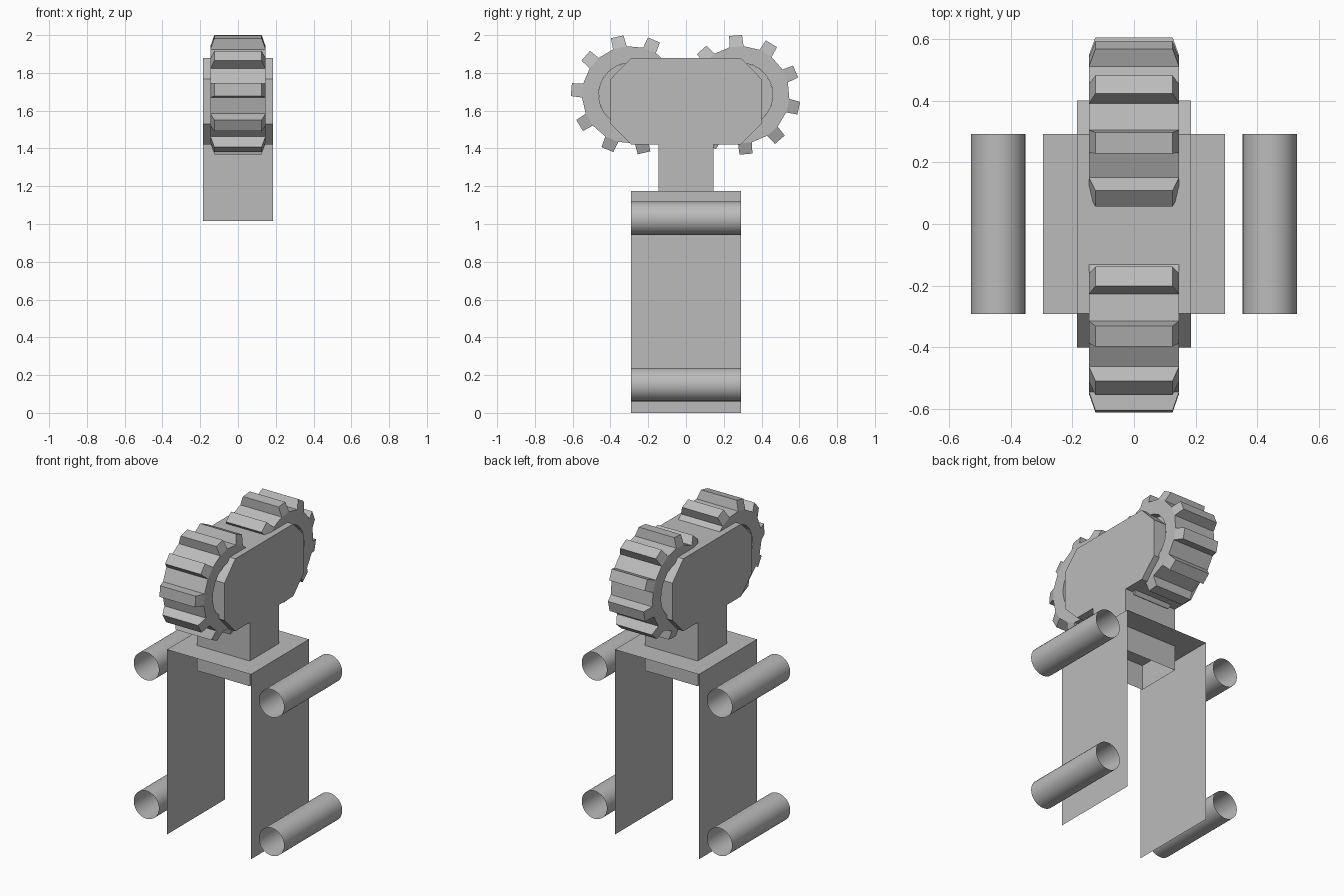
import bpy, bmesh, math
from mathutils import Matrix

if "Cube" in bpy.data.objects:
    bpy.data.objects.remove(bpy.data.objects["Cube"], do_unlink=True)

grey = bpy.data.materials.new("plain_grey")
grey.use_nodes = True
grey.diffuse_color = (0.5, 0.5, 0.5, 1)
grey.node_tree.nodes["Principled BSDF"].inputs["Base Color"].default_value = (0.5, 0.5, 0.5, 1)


def finish(name, bm, location=(0, 0, 0), recalc=True):
    """Turn a bmesh into a grey object."""
    if recalc:
        bmesh.ops.recalc_face_normals(bm, faces=bm.faces)
    mesh = bpy.data.meshes.new(name)
    bm.to_mesh(mesh)
    bm.free()
    mesh.materials.append(grey)
    obj = bpy.data.objects.new(name, mesh)
    obj.location = location
    bpy.context.collection.objects.link(obj)
    return obj


def extruded(name, profile, half_width):
    """Solid with a (y, z) profile, spanning x = -half_width..half_width."""
    bm = bmesh.new()
    face = bm.faces.new([bm.verts.new((-half_width, y, z)) for y, z in profile])
    out = bmesh.ops.extrude_face_region(bm, geom=[face], use_keep_orig=True)
    verts = [g for g in out["geom"] if isinstance(g, bmesh.types.BMVert)]
    bmesh.ops.translate(bm, verts=verts, vec=(2 * half_width, 0, 0))
    return finish(name, bm)


def cylinder(name, radius, length, axis, location, capped, sides=32):
    bm = bmesh.new()
    turn = Matrix.Rotation(math.pi / 2, 4, axis)
    bmesh.ops.create_cone(bm, cap_ends=capped, segments=sides, radius1=radius,
                          radius2=radius, depth=length, matrix=turn)
    for f in bm.faces:
        f.smooth = len(f.verts) == 4
    return finish(name, bm, location)


def gear(name, y, z, offset, teeth=10):
    """Ring gear around the x axis, with teeth that narrow to the tip."""
    bore, root, tip = 0.17, 0.258, 0.317
    wide, narrow = 0.146, 0.125
    root_half, tip_half = math.radians(8.2), math.radians(6.2)
    bm = bmesh.new()

    def ring(x, radius, half):
        return [bm.verts.new((x, radius * math.cos(a), radius * math.sin(a)))
                for i in range(teeth)
                for mid in [math.radians(offset) + i * math.tau / teeth]
                for a in (mid - half, mid + half)]

    inner, base, top = [[ring(s * w, r, h) for s in (-1, 1)] for w, r, h in
                        ((wide, bore, root_half), (wide, root, root_half),
                         (narrow, tip, tip_half))]
    n = 2 * teeth
    for i in range(n):
        j = (i + 1) % n
        is_tooth = i % 2 == 0
        for s in (0, 1):
            bm.faces.new((inner[s][i], base[s][i], base[s][j], inner[s][j]))
            if is_tooth:
                bm.faces.new((base[s][i], top[s][i], top[s][j], base[s][j]))
        bm.faces.new((inner[0][i], inner[0][j], inner[1][j], inner[1][i]))
        rim = top if is_tooth else base
        bm.faces.new((rim[0][i], rim[0][j], rim[1][j], rim[1][i]))
        # tooth flank
        bm.faces.new((base[0][i], top[0][i], top[1][i], base[1][i]))
    return finish(name, bm, (0, y, z))


# Head block with chamfered corners
extruded("head_block", [(-0.29, 1.42), (0.29, 1.42), (0.4, 1.53), (0.4, 1.767),
                        (0.29, 1.88), (-0.29, 1.88), (-0.4, 1.767), (-0.4, 1.53)], 0.185)

# Neck, a square sleeve open at the bottom
neck = bmesh.new()
bmesh.ops.create_cube(neck, size=1, matrix=Matrix.Translation((0, 0, 1.2175))
                      @ Matrix.Diagonal((0.37, 0.292, 0.405, 1)))
neck.normal_update()
bmesh.ops.delete(neck, geom=[f for f in neck.faces if abs(f.normal.z) > 0.9], context="FACES")
finish("neck", neck, recalc=False)

# Folded sheet: a top and two side panels
sheet = bmesh.new()
rows = [[sheet.verts.new((x, y, z)) for y in (-0.292, 0.292)]
        for x, z in ((-0.295, 0), (-0.295, 1.175), (0.295, 1.175), (0.295, 0))]
for a, b in zip(rows, rows[1:]):
    sheet.faces.new((a[0], b[0], b[1], a[1]))
sheet.normal_update()
if rows[1][0].link_faces[1].normal.z < 0 and rows[2][0].link_faces[0].normal.z < 0:
    bmesh.ops.reverse_faces(sheet, faces=sheet.faces)
finish("folded_frame", sheet, recalc=False)

# Four open tubes beside the frame
for side, x in (("right", -0.44), ("left", 0.44)):
    for level, z in (("lower", 0.15), ("upper", 1.03)):
        cylinder(f"{level}_{side}_tube", 0.0885, 0.584, "X", (x, 0, z), False)

# Toothed wheels with recessed hubs
for end, y, offset in (("front", -0.293, -5), ("back", 0.29, 23)):
    gear(f"{end}_gear", y, 1.684, offset)
    cylinder(f"{end}_hub", 0.169, 0.2, "Y", (0, y, 1.684), True)
